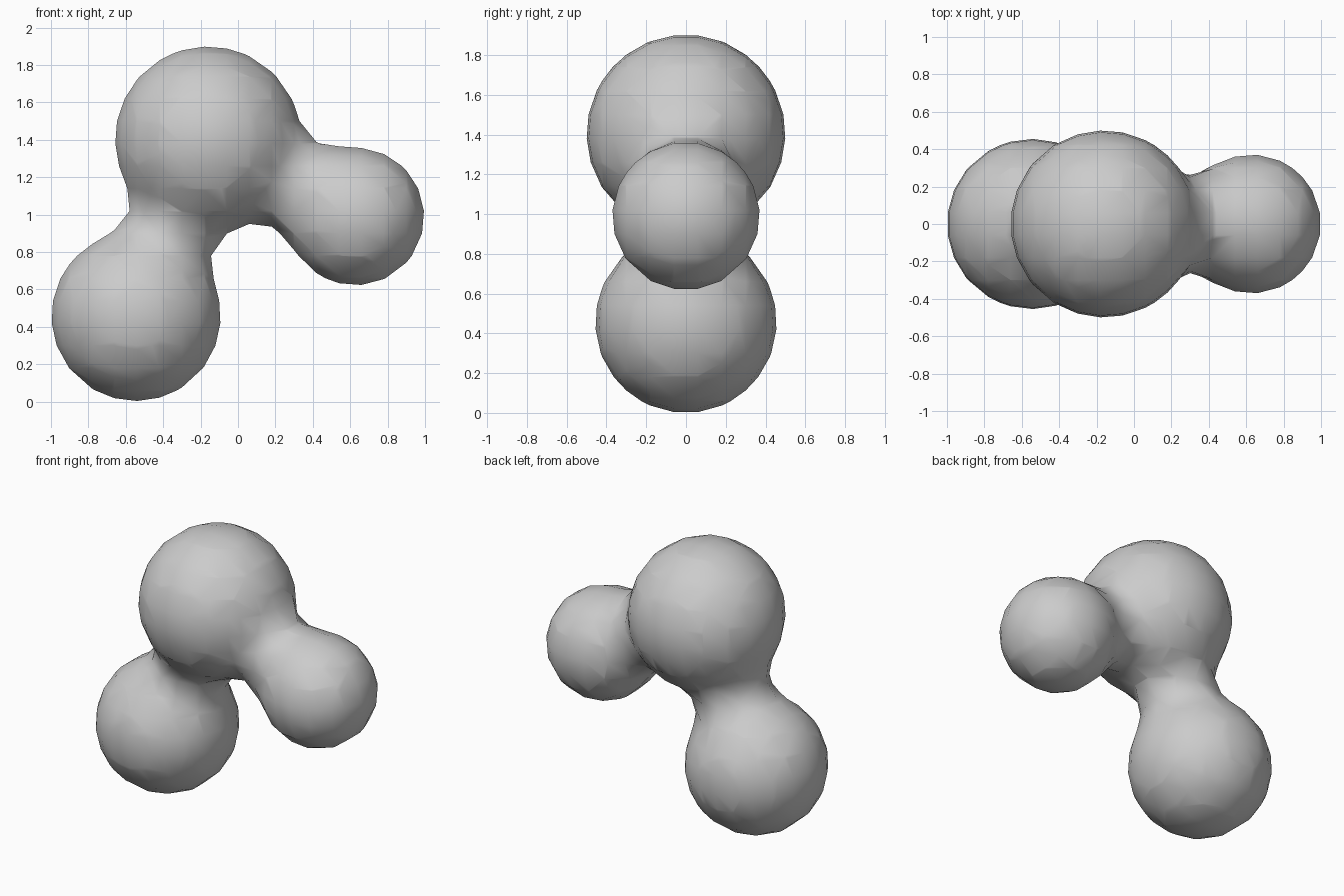
import bpy

if "Cube" in bpy.data.objects:
    bpy.data.objects.remove(bpy.data.objects["Cube"])

# Three blended balls: (centre, visible radius)
BALLS = [
    ((-0.16, 0, 1.402), 0.50),    # large top ball
    ((-0.545, 0, 0.456), 0.456),  # lower left ball
    ((0.628, 0, 0.99), 0.372),    # right ball
]
THRESHOLD, STIFFNESS = 0.6, 2.0
# Ratio of visible radius to the field radius of a metaball element
VISIBLE = (1 - (THRESHOLD / STIFFNESS) ** (1 / 3)) ** 0.5

# Metaball blend gives the soft necks between the balls
meta = bpy.data.metaballs.new("blended_balls")
meta.resolution = meta.render_resolution = 0.12
meta.threshold = THRESHOLD
for centre, radius in BALLS:
    ball = meta.elements.new(type='BALL')
    ball.co = centre
    ball.radius = radius / VISIBLE
    ball.stiffness = STIFFNESS
source = bpy.data.objects.new("blended_balls_source", meta)
bpy.context.collection.objects.link(source)
bpy.context.view_layer.update()

# Turn the blend into a smooth mesh
evaluated = source.evaluated_get(bpy.context.evaluated_depsgraph_get())
mesh = bpy.data.meshes.new_from_object(evaluated)
bpy.data.objects.remove(source)
body = bpy.data.objects.new("blended_balls", mesh)
bpy.context.collection.objects.link(body)
mesh.shade_smooth()
